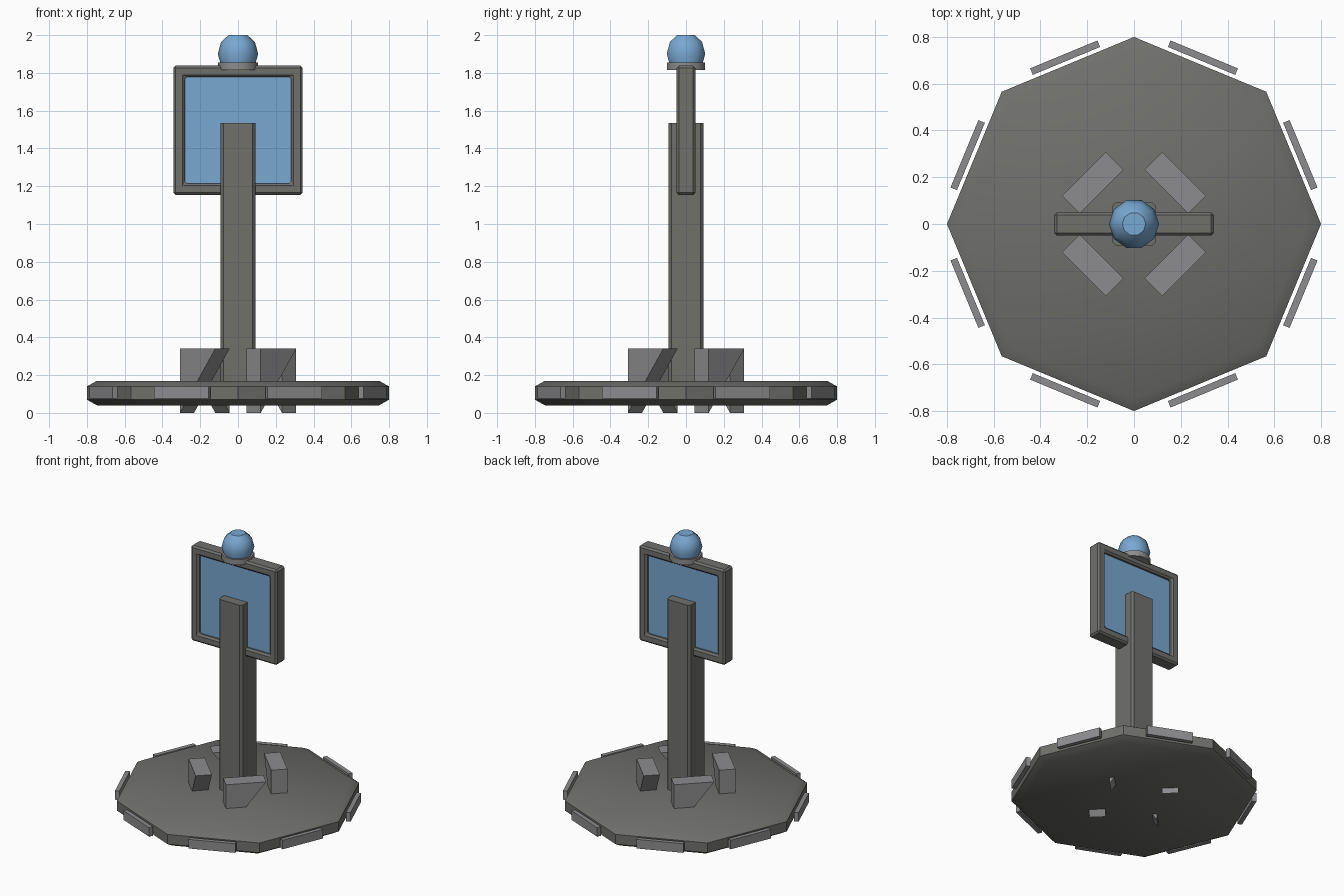
import bpy, bmesh, math
from mathutils import Matrix

if "Cube" in bpy.data.objects:
    bpy.data.objects.remove(bpy.data.objects["Cube"])


def material(name, rgb):
    m = bpy.data.materials.new(name)
    m.diffuse_color = (*rgb, 1)
    m.use_nodes = True
    m.node_tree.nodes["Principled BSDF"].inputs["Base Color"].default_value = m.diffuse_color
    return m


blue = material("blue_glass", (0.19, 0.39, 0.64))
dark = material("dark_metal", (0.16, 0.16, 0.152))
light = material("light_metal", (0.265, 0.265, 0.272))


def finish(name, bm, mat, bevel=0, smooth=False):
    bmesh.ops.recalc_face_normals(bm, faces=bm.faces)
    me = bpy.data.meshes.new(name)
    bm.to_mesh(me)
    bm.free()
    ob = bpy.data.objects.new(name, me)
    bpy.context.collection.objects.link(ob)
    me.materials.append(mat)
    if bevel:
        mod = ob.modifiers.new("bevel", 'BEVEL')
        mod.width, mod.segments = bevel, 1
        mod.limit_method = 'ANGLE'
    if smooth:
        bpy.ops.object.select_all(action='DESELECT')
        bpy.context.view_layer.objects.active = ob
        ob.select_set(True)
        bpy.ops.object.shade_smooth_by_angle(angle=math.radians(40))
    return ob


def box(name, lo, hi, mat):
    bm = bmesh.new()
    bmesh.ops.create_cube(bm, size=1)
    for v in bm.verts:
        v.co = [l + (c + 0.5) * (h - l) for c, l, h in zip(v.co, lo, hi)]
    return finish(name, bm, mat)


def lathe(name, profile, sides, mat):
    bm = bmesh.new()
    rings = [[bm.verts.new((r * math.cos(2 * math.pi * i / sides),
                            r * math.sin(2 * math.pi * i / sides), z))
              for i in range(sides)] for r, z in profile]
    for a, b in zip(rings, rings[1:]):
        for i in range(sides):
            j = (i + 1) % sides
            bm.faces.new((a[i], a[j], b[j], b[i]))
    bm.faces.new(rings[0])
    bm.faces.new(rings[-1])
    return finish(name, bm, mat, smooth=True)


def prism(name, pts, z0, z1, mat):
    bm = bmesh.new()
    f = bm.faces.new([bm.verts.new((x, y, z0)) for x, y in pts])
    bmesh.ops.solidify(bm, geom=[f], thickness=0)
    bm.clear()
    a, b = [[bm.verts.new((x, y, z)) for x, y in pts] for z in (z0, z1)]
    bm.faces.new(a)
    bm.faces.new(b)
    for i in range(len(pts)):
        j = (i + 1) % len(pts)
        bm.faces.new((a[i], a[j], b[j], b[i]))
    return finish(name, bm, mat)


# Octagonal base with softly shaded chamfered rims
lathe("base", [(0.747, 0.04), (0.8, 0.07), (0.8, 0.14), (0.747, 0.17)], 8, dark)

# Edge plates floating just off each side of the base
for i in range(8):
    p = box(f"edge_plate_{i + 1}", (0.755, -0.156, 0.075), (0.785, 0.156, 0.14), light)
    p.data.transform(Matrix.Rotation(math.radians(22.5 + 45 * i), 4, 'Z'))

# Triangular gussets around the column, point down
for i in range(4):
    bm = bmesh.new()
    tri = [(-0.133, 0), (-0.133, 0.34), (0.133, 0.34)]
    a, b = [[bm.verts.new((r, y, z)) for y, z in tri] for r in (0.196, 0.303)]
    bm.faces.new(a)
    bm.faces.new(b)
    for k in range(3):
        m = (k + 1) % 3
        bm.faces.new((a[k], a[m], b[m], b[k]))
    bm.transform(Matrix.Rotation(math.radians(45 + 90 * i), 4, 'Z'))
    finish(f"gusset_{i + 1}", bm, light)

# Square column with chamfered corners
w, c = 0.093, 0.078
prism("column", [(w, -c), (w, c), (c, w), (-c, w), (-w, c), (-w, -c), (-c, -w), (c, -w)],
      0.15, 1.535, dark)

# Screen frame: square ring
bm = bmesh.new()
cz = 1.496
loops = [[bm.verts.new((sx * h, y, cz + sz * h))
          for sx, sz in ((-1, -1), (1, -1), (1, 1), (-1, 1))]
         for h, y in ((0.342, -0.05), (0.342, 0.05), (0.281, 0.05), (0.281, -0.05))]
for k in range(4):
    a, b = loops[k], loops[(k + 1) % 4]
    for i in range(4):
        j = (i + 1) % 4
        bm.faces.new((a[i], a[j], b[j], b[i]))
finish("screen_frame", bm, dark, bevel=0.012)

# Glass screen, recessed on both faces
box("screen", (-0.285, -0.025, cz - 0.285), (0.285, 0.025, cz + 0.285), blue)

# Lamp collar and low-poly globe
lathe("lamp_collar", [(0.107, 1.815), (0.107, 1.855)], 10, light)
lathe("lamp_globe", [(0.088, 1.835), (0.107, 1.9), (0.09, 1.963), (0.05, 2.0)], 10, blue)
